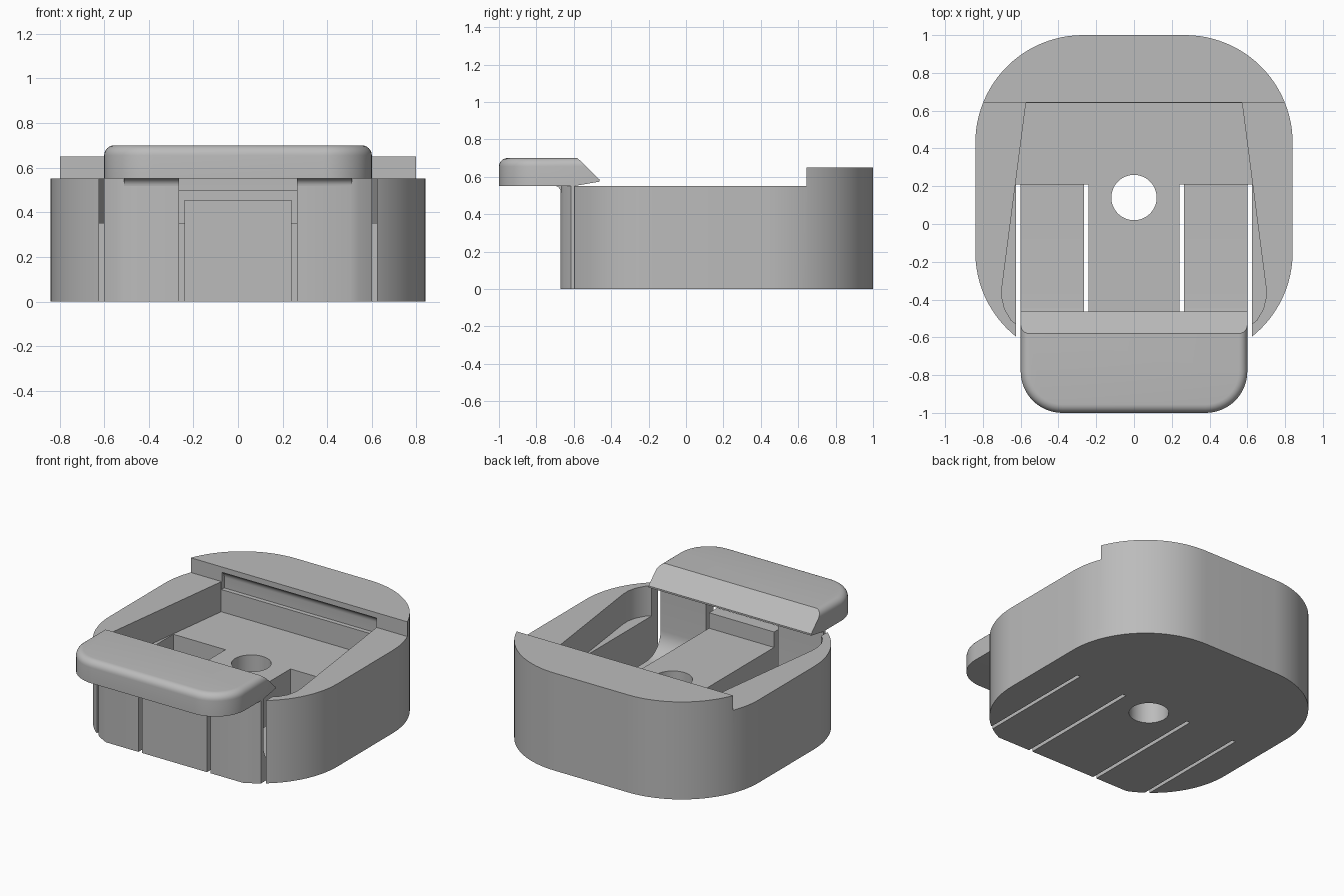
import bpy, bmesh, math
from mathutils import Vector

old = bpy.data.objects.get("Cube")
if old:
    bpy.data.objects.remove(old, do_unlink=True)

grey = bpy.data.materials.new("plain_grey")
grey.use_nodes = True
grey.diffuse_color = (0.5, 0.5, 0.5, 1)
grey.node_tree.nodes["Principled BSDF"].inputs["Base Color"].default_value = (0.5, 0.5, 0.5, 1)

RIM, LIP, FLOOR = 0.552, 0.65, 0.352   # heights of rim, back lip and tray floor
FRONT, SLOT_END = -0.67, 0.21


def arc(cx, cy, r, start, end, n=16):
    angles = [math.radians(start + (end - start) * i / n) for i in range(n + 1)]
    return [(cx + r * math.cos(a), cy + r * math.sin(a)) for a in angles]


def prism(name, outline, lo, hi, axis="z"):
    """Extrude an (x, y) outline along z, or a (y, z) outline along x."""
    bm = bmesh.new()
    place = (lambda p: Vector((p[0], p[1], lo))) if axis == "z" else (lambda p: Vector((lo, p[0], p[1])))
    face = bm.faces.new([bm.verts.new(place(p)) for p in outline])
    move = Vector((0, 0, hi - lo)) if axis == "z" else Vector((hi - lo, 0, 0))
    new = bmesh.ops.extrude_face_region(bm, geom=[face])["geom"]
    bmesh.ops.translate(bm, vec=move, verts=[v for v in new if isinstance(v, bmesh.types.BMVert)])
    bmesh.ops.recalc_face_normals(bm, faces=bm.faces)
    mesh = bpy.data.meshes.new(name)
    bm.to_mesh(mesh)
    bm.free()
    mesh.materials.append(grey)
    ob = bpy.data.objects.new(name, mesh)
    bpy.context.collection.objects.link(ob)
    return ob


def box(name, x0, x1, y0, y1, z0, z1):
    return prism(name, [(x0, y0), (x1, y0), (x1, y1), (x0, y1)], z0, z1)


def activate(ob):
    bpy.ops.object.select_all(action="DESELECT")
    ob.select_set(True)
    bpy.context.view_layer.objects.active = ob


def cut(ob, cutter):
    cutter.hide_render = True
    activate(ob)
    mod = ob.modifiers.new("cut", "BOOLEAN")
    mod.operation, mod.solver, mod.object = "DIFFERENCE", "EXACT", cutter
    bpy.ops.object.modifier_apply(modifier=mod.name)
    bpy.data.objects.remove(cutter, do_unlink=True)


def smooth(ob):
    activate(ob)
    bpy.ops.object.shade_smooth_by_angle(angle=math.radians(32))


def mirrored(half):
    return half + [(-x, y) for x, y in reversed(half)]


# Rounded body with a flat cut front
R = 0.57
front_angle = math.degrees(math.asin((FRONT + 0.15) / R))
side = arc(0.27, -0.15, R, front_angle, 0) + arc(0.27, 0.43, R, 0, 90, 24)
body = prism("tray_body", mirrored(side), 0, LIP)

# Lower rim in front of the raised back lip
cut(body, box("rim_cutter", -1, 1, -1, 0.643, RIM, 1))

# Flared tray cavity
half = [(0.6, -0.585), (0.61, -0.54), (0.65, -0.51), (0.685, -0.45),
        (0.699, -0.39), (0.698, -0.33), (0.572, 0.64)]
cut(body, prism("cavity_cutter", mirrored(half), FLOOR, 1))

# Rounded undercut below the back lip
hook = [(0.6, 0.50), (0.67, 0.50)] + arc(0.62, 0.57, 0.05, 0, 90, 8) + [(0.6, 0.62)]
cut(body, prism("undercut_cutter", hook, -0.57, 0.57, "x"))

# Thin spring tongues curving up into the front wall
pocket = [(SLOT_END, 0.6), (SLOT_END, 0.09)] + arc(-0.44, 0.24, 0.15, 270, 180, 10) + [(-0.59, 0.6)]
for s in (-1, 1):
    x0, x1 = sorted((s * 0.25, s * 0.61))
    cut(body, prism("pocket_cutter", pocket, x0, x1, "x"))

# Slots freeing the tongues
for s in (-1, 1):
    for a, b in ((0.24, 0.265), (0.6, 0.624)):
        x0, x1 = sorted((s * a, s * b))
        cut(body, box("slot_cutter", x0, x1, -1, SLOT_END, -1, 1))

# Lower middle front wall and the round floor hole
cut(body, box("front_gap_cutter", -0.25, 0.25, -1, -0.5, 0.455, 1))
cut(body, prism("hole_cutter", arc(0, 0.14, 0.12, 0, 354, 59), -1, 1))
smooth(body)

# Overhanging clip with a sloped nose
profile = [(-1, RIM), (-1, 0.7), (-0.58, 0.7), (-0.462, 0.585), (-0.462, 0.574), (-0.59, RIM)]
clip = prism("clip_bar", profile, -0.6, 0.6, "x")
bm = bmesh.new()
bm.from_mesh(clip.data)
corners = [e for e in bm.edges if all(v.co.y < -0.99 for v in e.verts)
           and abs(e.verts[0].co.z - e.verts[1].co.z) > 0.1]
bmesh.ops.bevel(bm, geom=corners, offset=0.22, segments=12, profile=0.5, affect="EDGES")
top = [e for e in bm.edges if all(v.co.z > 0.699 for v in e.verts)
       and not all(v.co.y > -0.585 for v in e.verts)]
bmesh.ops.bevel(bm, geom=top, offset=0.045, segments=6, profile=0.5, affect="EDGES")
bmesh.ops.recalc_face_normals(bm, faces=bm.faces)
bm.to_mesh(clip.data)
bm.free()
smooth(clip)

# Concave fillets joining the tongues to the clip
F = 0.035
web = [(FRONT + 0.01, RIM + 0.005), (FRONT + 0.01, RIM - F)] + \
      arc(FRONT - F, RIM - F, F, 0, 90, 8) + [(FRONT - F, RIM + 0.005)]
for name, x0, x1 in (("left_fillet", 0.265, 0.51), ("right_fillet", -0.51, -0.265)):
    smooth(prism(name, web, x0, x1, "x"))
